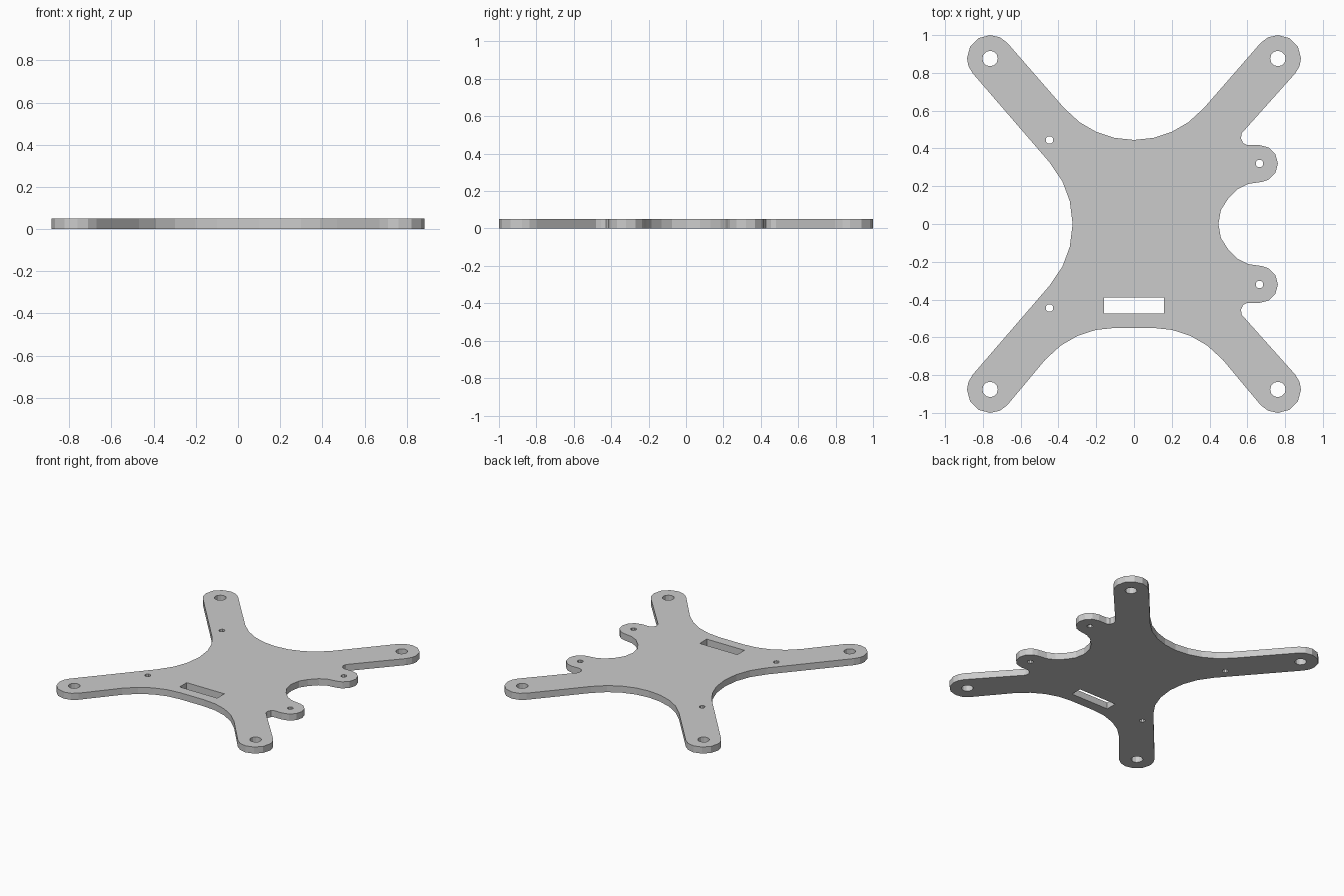
import bpy
from math import sin, cos, radians

if "Cube" in bpy.data.objects:
    bpy.data.objects.remove(bpy.data.objects["Cube"])

THICK = 0.05


def arc(cx, cy, r, angles):
    return [(cx + r * cos(radians(a)), cy + r * sin(radians(a))) for a in angles]


def flip_x(pts):
    return [(-x, y) for x, y in reversed(pts)]


def flip_y(pts):
    return [(x, -y) for x, y in reversed(pts)]


# Rounded arm tip (top right), running clockwise
tip = arc(0.762, 0.878, 0.122, (139, 115, 90, 60, 30, 0, -20, -41))

# Right side, upper half: fillet, screw tab, then the round notch
tab = [(0.571, 0.481), (0.566, 0.455), (0.577, 0.429), (0.598, 0.418)]
tab += arc(0.664, 0.32, 0.098, (90, 60, 30, 0, -30, -60, -80))
tab += [(0.603, 0.212), (0.55, 0.185), (0.497, 0.132), (0.46, 0.074)]

# Concave waists on the other sides
top = arc(0, 0.935, 0.49, (-139, -126, -114, -102, -90, -78, -66, -54, -41))
left = arc(-0.822, 0, 0.497, (-41, -27, -14, 0, 14, 27, 41))
bottom_right = arc(0.1, -1.04, 0.49, (41, 54, 66, 78, 90))

outline = (top + tip + tab + [(0.447, 0)] + flip_y(tab) + flip_y(tip)
           + bottom_right + flip_x(bottom_right)
           + flip_x(flip_y(tip)) + left + flip_x(tip))

# Slot and screw holes
loops = [outline, [(-0.158, -0.475), (0.158, -0.475), (0.158, -0.39), (-0.158, -0.39)]]
for sy in (-1, 1):
    for sx in (-1, 1):
        loops.append(arc(sx * 0.762, sy * 0.876, 0.041, range(0, 360, 30)))
    for x, y in ((-0.447, 0.445), (0.664, 0.32)):
        loops.append(arc(x, sy * y, 0.021, [22.5 + 45 * i for i in range(8)]))

# Filled flat profile extruded into the plate
curve = bpy.data.curves.new("mounting_plate", 'CURVE')
curve.dimensions = '2D'
curve.fill_mode = 'BOTH'
curve.extrude = THICK / 2
for pts in loops:
    spline = curve.splines.new('POLY')
    spline.points.add(len(pts) - 1)
    for p, (x, y) in zip(spline.points, pts):
        p.co = (x, y, 0, 1)
    spline.use_cyclic_u = True
    spline.use_smooth = False

plate = bpy.data.objects.new("mounting_plate", curve)
bpy.context.collection.objects.link(plate)
plate.location.z = THICK / 2
bpy.context.view_layer.objects.active = plate
plate.select_set(True)
bpy.ops.object.convert(target='MESH')
bpy.ops.object.shade_flat()
